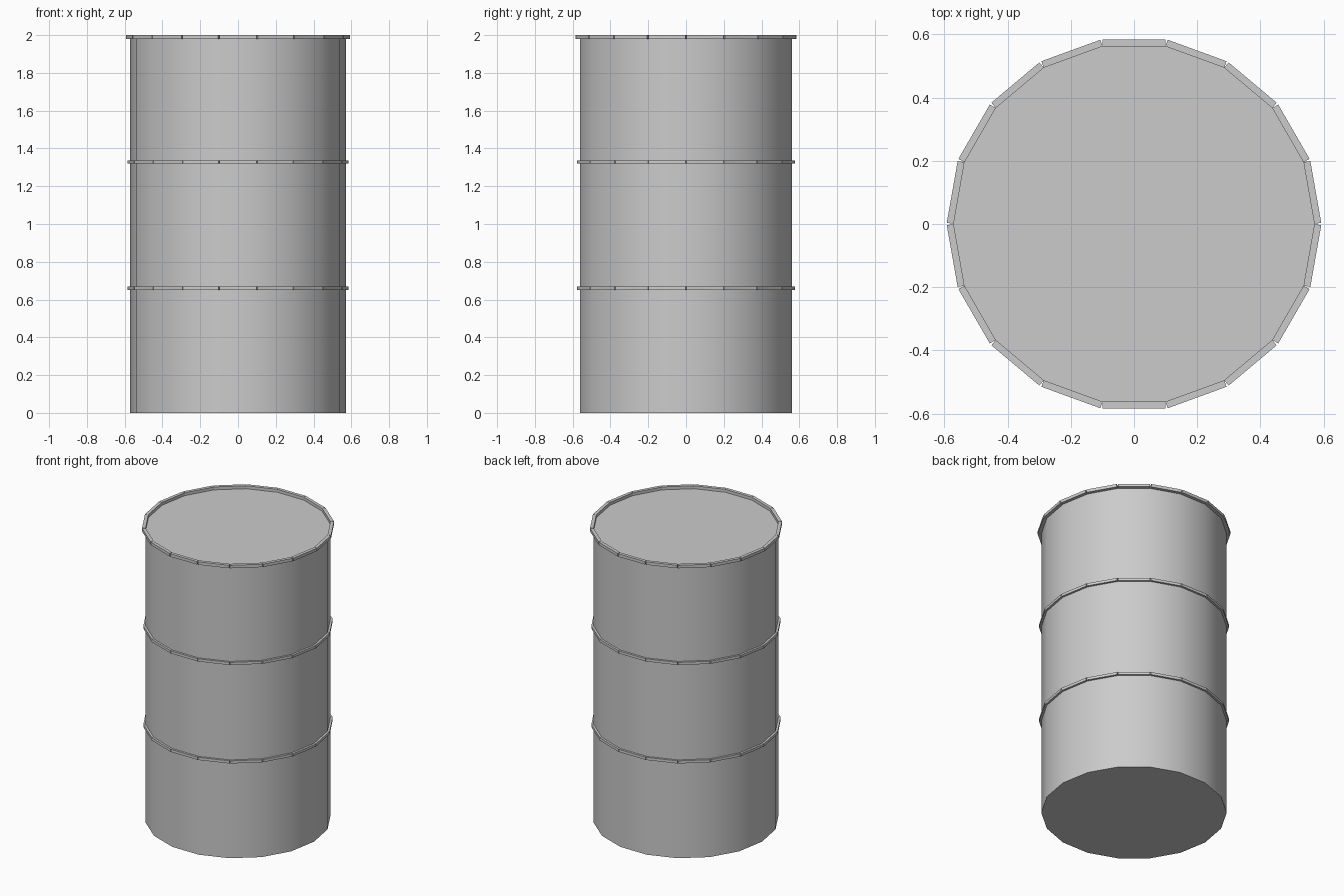
import bpy, bmesh
from math import radians, cos, sin
from mathutils import Vector

if "Cube" in bpy.data.objects:
    bpy.data.objects.remove(bpy.data.objects["Cube"])

SIDES, R = 18, 0.571
STEP = radians(360 / SIDES)


def make_object(name, bm):
    bmesh.ops.recalc_face_normals(bm, faces=bm.faces)
    mesh = bpy.data.meshes.new(name)
    bm.to_mesh(mesh)
    bm.free()
    obj = bpy.data.objects.new(name, mesh)
    bpy.context.collection.objects.link(obj)
    return obj


def corner(i):
    return Vector((R * cos(i * STEP), R * sin(i * STEP), 0))


def hoop(name, z0, z1, depth):
    # one straight block per side, leaving V-shaped gaps at the corners
    bm = bmesh.new()
    for i in range(SIDES):
        a, b = corner(i), corner(i + 1)
        out = (a + b).normalized() * depth
        plan = [a, b, b + out, a + out]
        lo = [bm.verts.new(p + Vector((0, 0, z0))) for p in plan]
        hi = [bm.verts.new(p + Vector((0, 0, z1))) for p in plan]
        bm.faces.new(lo[::-1])
        bm.faces.new(hi)
        for k in range(4):
            n = (k + 1) % 4
            bm.faces.new((lo[k], lo[n], hi[n], hi[k]))
    return make_object(name, bm)


# drum body with bottom and recessed lid
bm = bmesh.new()
low = [bm.verts.new(corner(i)) for i in range(SIDES)]
high = [bm.verts.new(corner(i) + Vector((0, 0, 1.98))) for i in range(SIDES)]
bm.faces.new(low[::-1])
bm.faces.new(high)
for i in range(SIDES):
    j = (i + 1) % SIDES
    bm.faces.new((low[i], low[j], high[j], high[i]))
body = make_object("drum_body", bm)
bpy.context.view_layer.objects.active = body
body.select_set(True)
bpy.ops.object.shade_smooth_by_angle(angle=radians(30))

# raised hoops and top rim
hoop("lower_hoop", 0.65, 0.668, 0.014)
hoop("upper_hoop", 1.319, 1.337, 0.014)
hoop("top_rim", 1.98, 2.0, 0.022)
